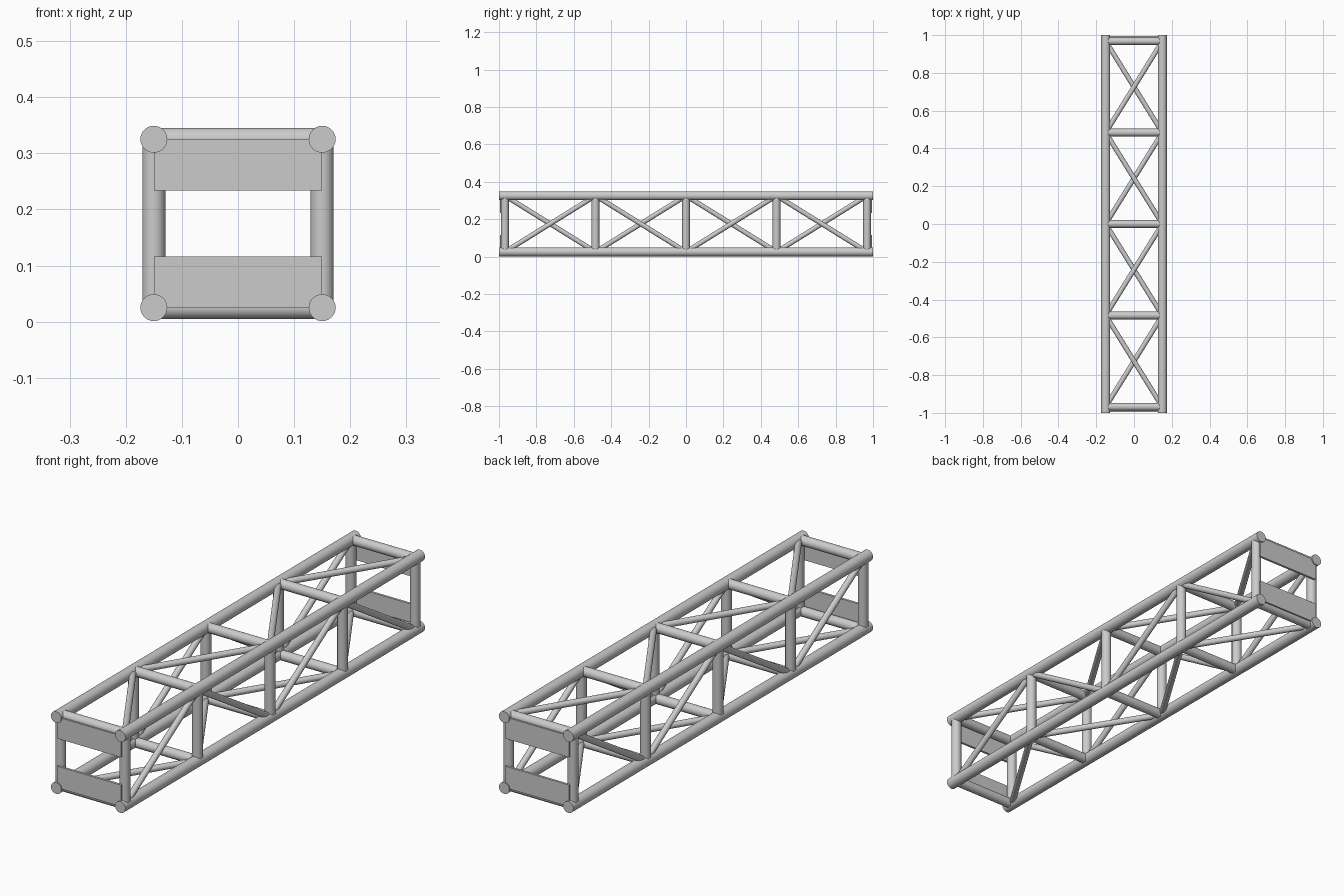
import bpy
from mathutils import Vector

if "Cube" in bpy.data.objects:
    bpy.data.objects.remove(bpy.data.objects["Cube"])

X, Z0, Z1 = 0.15, 0.025, 0.325
STATIONS = [-0.968, -0.484, 0.0, 0.484, 0.968]


def tube(name, a, b, r, sides=32):
    a, b = Vector(a), Vector(b)
    d = b - a
    bpy.ops.mesh.primitive_cylinder_add(
        vertices=sides, radius=r, depth=d.length, location=(a + b) / 2,
        rotation=d.to_track_quat('Z', 'Y').to_euler())
    o = bpy.context.object
    o.name = name
    bpy.ops.object.shade_smooth_by_angle()
    return o


def box(name, loc, size):
    bpy.ops.mesh.primitive_cube_add(size=1, location=loc)
    o = bpy.context.object
    o.name = name
    o.scale = size
    bpy.ops.object.transform_apply(location=False, rotation=False, scale=True)


# four long corner tubes
for x in (-X, X):
    for z in (Z0, Z1):
        tube("main_chord", (x, -1, z), (x, 1, z), 0.024)

# square frames of posts and crossbars at every station
for y in STATIONS:
    for x in (-X, X):
        tube("upright_post", (x, y, Z0), (x, y, Z1), 0.0205)
    for z in (Z0, Z1):
        tube("crossbar", (-X, y, z), (X, y, z), 0.0205)

# zigzag braces, opposite faces run in opposite directions
for i, (ya, yb) in enumerate(zip(STATIONS, STATIONS[1:])):
    s = 1 if i % 2 == 0 else -1
    low, high = (Z0, Z1) if s > 0 else (Z1, Z0)
    tube("right_brace", (X, ya, low), (X, yb, high), 0.013, 24)
    tube("left_brace", (-X, ya, high), (-X, yb, low), 0.013, 24)
    tube("top_brace", (s * X, ya, Z1), (-s * X, yb, Z1), 0.013, 24)
    tube("bottom_brace", (-s * X, ya, Z0), (s * X, yb, Z0), 0.013, 24)

# flat connection plates at both ends
for y in (-0.99, 0.99):
    for z in (0.071, 0.279):
        box("end_plate", (0, y, z), (2 * X, 0.01, 0.091))
